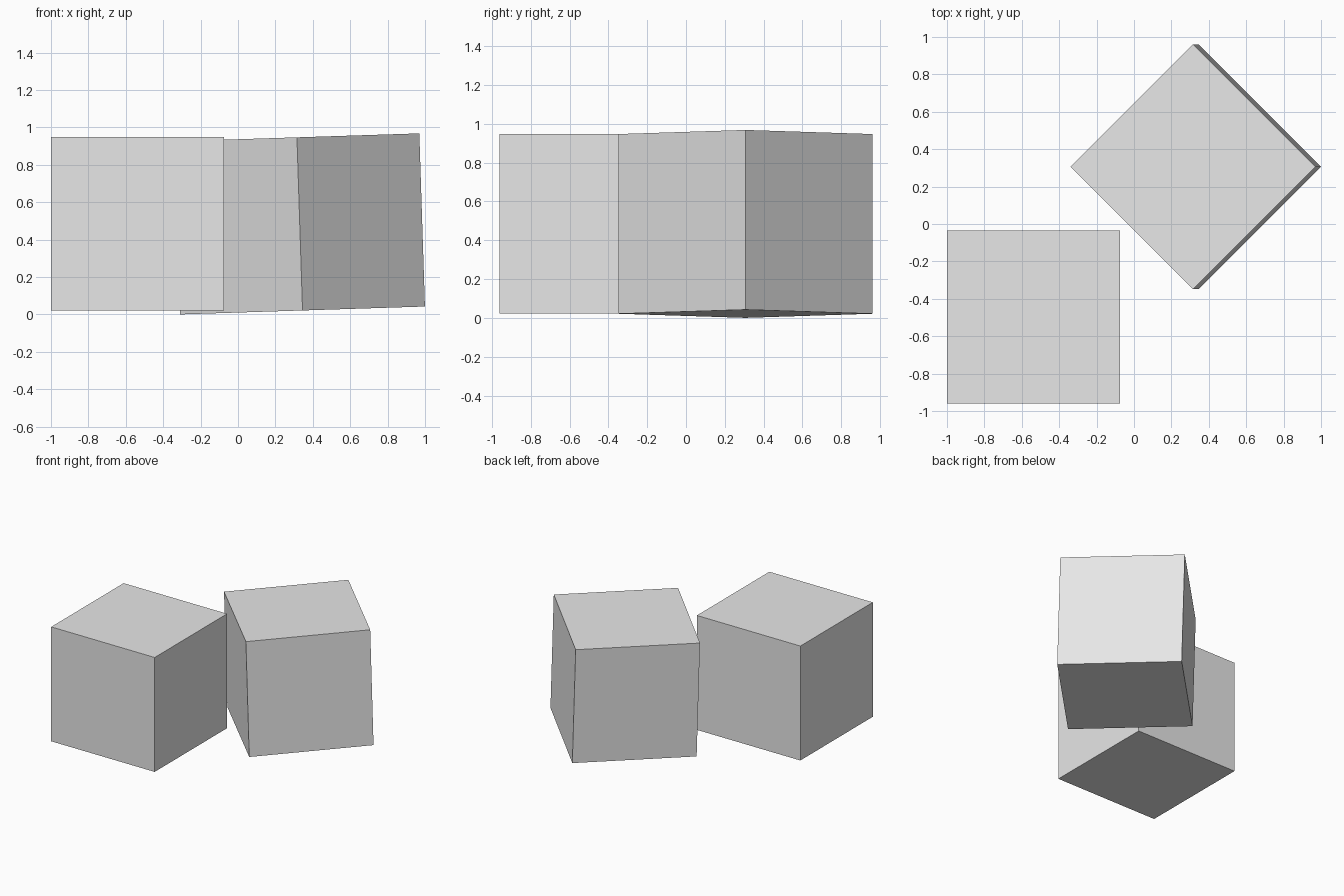
import bpy
from math import radians

default = bpy.data.objects.get("Cube")
if default:
    bpy.data.objects.remove(default, do_unlink=True)

SIDE = 0.926

# Single plain grey
grey = bpy.data.materials.new("plain_grey")
grey.use_nodes = True
colour = (0.8, 0.8, 0.8, 1.0)
grey.diffuse_color = colour
grey.node_tree.nodes["Principled BSDF"].inputs["Base Color"].default_value = colour


def add_block(name, location, tilt=0.0, turn=0.0):
    """Cube turned about z, then tilted about the world y axis."""
    bpy.ops.mesh.primitive_cube_add(size=SIDE, location=location)
    block = bpy.context.object
    block.name = name
    # XZY order applies x, then z, then y
    block.rotation_mode = 'XZY'
    block.rotation_euler = (0.0, radians(tilt), radians(turn))
    block.data.materials.append(grey)
    return block


# Upright block at the front, corner-on block leaning slightly at the back
add_block("straight_block", (-0.537, -0.497, 0.485))
add_block("tilted_block", (0.33, 0.306, 0.484), tilt=-1.85, turn=45)
